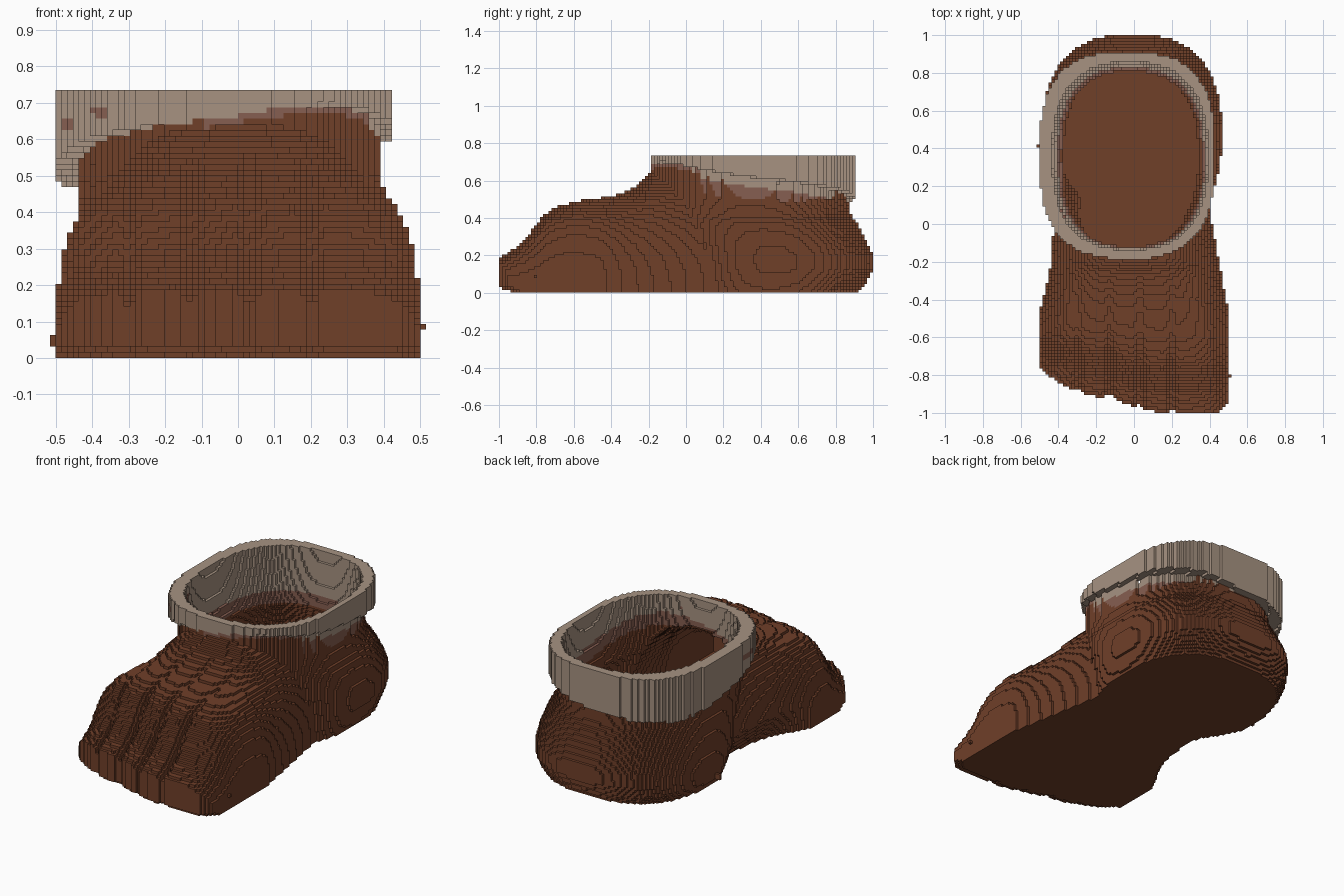
import bpy
import math

cube = bpy.data.objects.get("Cube")
if cube:
    bpy.data.objects.remove(cube, do_unlink=True)

S = 1 / 64                      # block size
NX, NY, NZ = 33, 64, 47         # half width, half length, height in blocks


def make_material(name, rgb):
    m = bpy.data.materials.new(name)
    m.use_nodes = True
    m.diffuse_color = (*rgb, 1)
    m.node_tree.nodes["Principled BSDF"].inputs["Base Color"].default_value = (*rgb, 1)
    return m


MATS = [make_material("brown skin", (0.162, 0.050, 0.022)),
        make_material("faded edge", (0.240, 0.112, 0.082)),
        make_material("pale cuff", (0.385, 0.290, 0.222))]


def lerp_table(table, v):
    """Interpolate rows of (key, values...) at v."""
    if v <= table[0][0]:
        return table[0][1:]
    for a, b in zip(table, table[1:]):
        if v <= b[0]:
            t = (v - a[0]) / (b[0] - a[0])
            return tuple(p + (q - p) * t for p, q in zip(a[1:], b[1:]))
    return table[-1][1:]


def clamp(v):
    return max(0.0, min(1.0, v))


# Height of the instep along y, ending inside the ankle
INSTEP = [(-1, .185), (-.95, .215), (-.9, .25), (-.85, .30), (-.8, .37), (-.75, .425),
          (-.7, .455), (-.6, .487), (-.5, .50), (-.4, .517), (-.3, .55), (-.25, .58),
          (-.19, .64), (0, .66), (.2, .6), (.4, .4), (.42, 0)]
# Forefoot along y: left and right edge, roundness across and upward
SIDES = [(-.6, -.50, .498, 6, 3.5), (-.45, -.495, .498, 4.5, 3), (-.2, -.445, .45, 2.7, 2.5),
         (0, -.43, .415, 2.5, 2.5), (.15, -.41, .39, 2.5, 2.5), (.35, -.39, .38, 2.5, 2.5)]
# Front edge of the toes across x
TOE_LINE = [(-.5, -.75), (-.43, -.82), (-.28, -.90), (-.1, -.93), (0, -.97), (.15, -1),
            (.44, -1), (.5, -.94)]
# Heel and ankle outline by height: x min, x max, y min, y max
ANKLE = [(0, -.465, .44, -.04, .92), (.06, -.485, .455, -.04, .965),
         (.13, -.485, .465, -.04, 1.003), (.2, -.475, .465, -.05, 1.003),
         (.27, -.465, .46, -.07, .97), (.36, -.45, .44, -.12, .92),
         (.42, -.435, .41, -.16, .88), (.5, -.435, .39, -.19, .865), (.74, -.44, .39, -.19, .865)]
GROOVES = (-.30, -.13, .03, .20)


def in_oval(x, y, x0, x1, y0, y1, p=2.5):
    u = abs(2 * x - x0 - x1) / (x1 - x0)
    v = abs(2 * y - y0 - y1) / (y1 - y0)
    return u < 1 and v < 1 and u ** p + v ** p <= 1


def in_opening(x, y, w, d):
    """Oval of the leg opening with half width w and half depth d."""
    return in_oval(x, y, -.022 - w, -.022 + w, .36 - d, .36 + d)


def forefoot_column(x, y):
    """Side profile, height and stretched y of the forefoot at (x, y)."""
    front = lerp_table(TOE_LINE, x)[0]
    groove = max(math.exp(-((x - g) / .02) ** 2) for g in GROOVES)
    front += .02 * groove
    ye = y - (front + 1) * clamp((-.3 - y) / .45)
    h = lerp_table(INSTEP, ye)[0]
    # Toe clefts fade into shallow ridges over the instep
    h -= groove * (.012 * clamp((-.25 - y) / .1) + .028 * clamp((-.6 - y) / .15))
    return (*lerp_table(SIDES, y), h, ye)


def in_forefoot(x, z, col, inset=0.0):
    x0, x1, p, q, h, ye = col
    h -= inset
    if ye < -1 + 2 * inset or h <= 0 or z > h or z < (-.92 - ye) * .4:
        return False
    u = abs(2 * x - x0 - x1) / (x1 - x0 - 2 * inset)
    return u < 1 and u ** p + (z / h) ** q <= 1


def cuff_edge(x, y):
    """Slanted lower edge of the cuff."""
    return .635 + .12 * x - .19 * y + .06 * y * y + .008 * math.sin(9 * x + 5 * y)


def block_kind(x, y, z, col, ankle):
    """-1 for empty, else the material of the block."""
    edge = cuff_edge(x, y)
    x0, x1, y0, y1 = ankle
    # Arch undercut along the outer sole
    arch = .1 * math.cos(math.pi * (y + .03) / .8) * clamp(1 - z / .16) if abs(y + .03) < .4 else 0
    xa = x - arch * clamp(-x / .2)
    cuff = z > edge and in_oval(x, y, -.5, .428, -.18, .91, 2.8)
    if not (cuff or in_oval(xa, y, x0, x1, y0, y1) or in_forefoot(xa, z, col)):
        return -1
    # Hollow inside, widening toward the rim
    inner = False
    if z > .42:
        k = math.sqrt((z - .42) / .315)
        w, d = .35 + .063 * k, .44 + .058 * k
        hollow = in_opening(x, y, w, d)
        lip = .012 + .022 * (1 - k)
        inner = in_opening(x, y, w + lip, d + lip)
    else:
        hollow = in_oval(xa, y, x0 + .065, x1 - .065, y0 + .065, y1 - .065)
    if z > .05 and (hollow or in_forefoot(xa, z, col, .07)):
        return -1
    # Colour by height against the slanted edge, with a faded band
    if inner:
        edge = max(edge - .05, .49)
        band = .07
    else:
        band = .02 if x > -.1 and y < .15 else 0
    if z > edge:
        spot = min(math.hypot(x + .38, z - .675), math.hypot(x + .465, z - .64))
        return 1 if spot < .02 and y < .3 else 2
    return 1 if z > edge - band else 0


# Fill the block grid
blocks = {}
ankles = [lerp_table(ANKLE, (k + .5) * S) for k in range(NZ)]
for i in range(-NX, NX):
    for j in range(-NY, NY):
        x, y = (i + .5) * S, (j + .5) * S
        col = forefoot_column(x, y)
        for k in range(NZ):
            kind = block_kind(x, y, (k + .5) * S, col, ankles[k])
            if kind >= 0:
                blocks[i, j, k] = kind

# Small stray blocks on both sides
for i, j, k in ((-33, 26, 2), (-33, 26, 3), (32, -52, 5)):
    for n in range(3):
        blocks.setdefault((i + n if i < 0 else i - n, j, k), 0)

# Corner offsets of each block side, wound outward
SIDES_OF_BLOCK = {
    (1, 0, 0): ((1, 0, 0), (1, 1, 0), (1, 1, 1), (1, 0, 1)),
    (-1, 0, 0): ((0, 0, 0), (0, 0, 1), (0, 1, 1), (0, 1, 0)),
    (0, 1, 0): ((0, 1, 0), (0, 1, 1), (1, 1, 1), (1, 1, 0)),
    (0, -1, 0): ((0, 0, 0), (1, 0, 0), (1, 0, 1), (0, 0, 1)),
    (0, 0, 1): ((0, 0, 1), (1, 0, 1), (1, 1, 1), (0, 1, 1)),
    (0, 0, -1): ((0, 0, 0), (0, 1, 0), (1, 1, 0), (1, 0, 0)),
}


def build_part(name, kinds):
    """Skin the exposed sides of all blocks of the given kinds."""
    index, faces, mats = {}, [], []
    for (i, j, k), kind in blocks.items():
        if kind not in kinds:
            continue
        for (a, b, c), corners in SIDES_OF_BLOCK.items():
            if (i + a, j + b, k + c) in blocks:
                continue
            faces.append([index.setdefault((i + p, j + q, k + r), len(index))
                          for p, q, r in corners])
            mats.append(kind)
    mesh = bpy.data.meshes.new(name)
    mesh.from_pydata([(p * S, q * S, r * S) for p, q, r in index], [], faces)
    for m in MATS:
        mesh.materials.append(m)
    mesh.polygons.foreach_set("material_index", mats)
    mesh.update()
    bpy.context.collection.objects.link(bpy.data.objects.new(name, mesh))


build_part("foot", (0, 1))
build_part("ankle_cuff", (2,))
